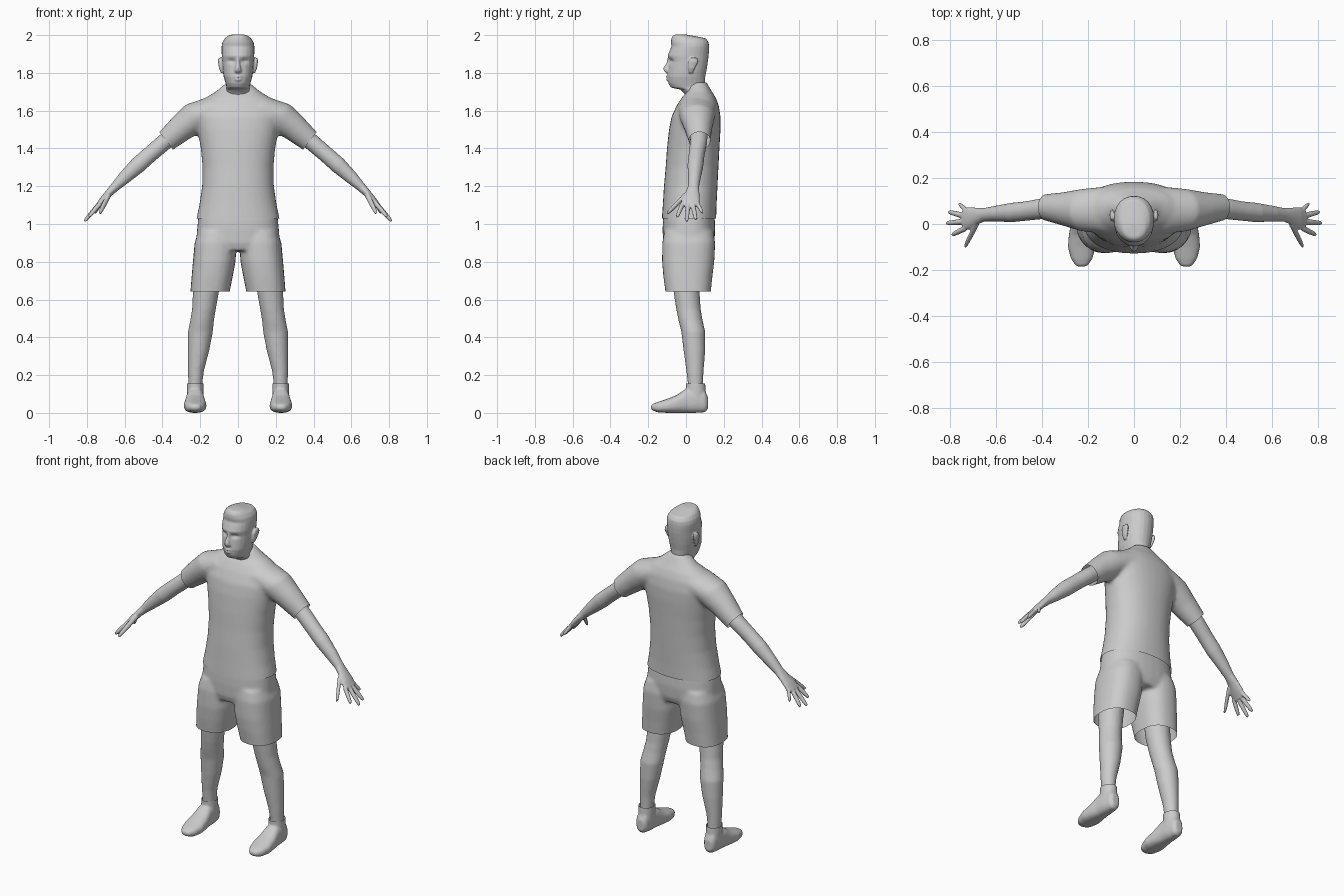
import bpy, bmesh, math
from mathutils import Vector

X, Y, Z = Vector((1, 0, 0)), Vector((0, 1, 0)), Vector((0, 0, 1))
ARM_V = Vector((0.66, 0, 0.75))          # across the arm, in the vertical plane

grey = bpy.data.materials.new("plain grey")
grey.diffuse_color = (0.6, 0.6, 0.6, 1)


def loft(bm, rings, u=X, v=Y, side=1, power=2.0, n=24):
    """Closed skin over rings (x, y, z, half size along u, half size along v)."""
    loops = []
    for x, y, z, ru, rv in rings:
        loop = []
        for i in range(n):
            a = 2 * math.pi * i / n
            c, s = math.cos(a), math.sin(a)
            p = Vector((x, y, z))
            p += u * ru * math.copysign(abs(c) ** (2 / power), c)
            p += v * rv * math.copysign(abs(s) ** (2 / power), s)
            p.x *= side
            loop.append(bm.verts.new(p))
        loops.append(loop)
    faces = [bm.faces.new(loops[0]), bm.faces.new(loops[-1][::-1])]
    for a, b in zip(loops, loops[1:]):
        for i in range(n):
            j = (i + 1) % n
            faces.append(bm.faces.new((a[i], b[i], b[j], a[j])))
    bmesh.ops.recalc_face_normals(bm, faces=faces)


def upright(rows, cx=0.0):
    """Rows (z, front y, back y, half width[, centre x]) to horizontal rings."""
    return [(r[4] if len(r) > 4 else cx, (r[1] + r[2]) / 2, r[0], r[3], (r[2] - r[1]) / 2)
            for r in rows]


def finish(name, bm, voxel, smooth, cuts=(), sculpt=None):
    """Fuse the lofts into one soft skin, then cut open hems (point, normal, filter)."""
    me = bpy.data.meshes.new(name)
    bm.to_mesh(me)
    bm.free()
    ob = bpy.data.objects.new(name, me)
    bpy.context.collection.objects.link(ob)
    m = ob.modifiers.new("fuse", 'REMESH')
    m.mode, m.voxel_size = 'VOXEL', voxel
    m = ob.modifiers.new("soften", 'SMOOTH')
    m.factor, m.iterations = 0.5, smooth
    dg = bpy.context.evaluated_depsgraph_get()
    new = bpy.data.meshes.new_from_object(ob.evaluated_get(dg))
    ob.modifiers.clear()
    ob.data = new
    bm = bmesh.new()
    bm.from_mesh(new)
    if sculpt:
        for v in bm.verts:
            sculpt(v.co)
    for point, normal, keep in cuts:
        fs = [f for f in bm.faces if keep(f.calc_center_median())]
        es = {e for f in fs for e in f.edges}
        vs = {v for f in fs for v in f.verts}
        bmesh.ops.bisect_plane(bm, geom=list(vs) + list(es) + fs, plane_co=point,
                               plane_no=normal, clear_outer=True)
    for f in bm.faces:
        f.smooth = True
    bm.to_mesh(new)
    bm.free()
    new.materials.clear()
    new.materials.append(grey)
    bpy.ops.object.select_all(action='DESELECT')
    ob.select_set(True)
    bpy.context.view_layer.objects.active = ob
    bpy.ops.object.shade_smooth_by_angle(angle=math.radians(50))
    return ob


def everywhere(c):
    return True


# Head, hair and neck
bm = bmesh.new()
loft(bm, upright([
    (1.60, 0.02, 0.12, 0.066), (1.69, -0.008, 0.112, 0.066), (1.712, -0.03, 0.106, 0.065),
    (1.722, -0.08, 0.104, 0.06), (1.745, -0.094, 0.10, 0.066), (1.78, -0.099, 0.102, 0.076),
    (1.82, -0.094, 0.11, 0.081), (1.86, -0.09, 0.116, 0.084), (1.89, -0.097, 0.12, 0.086),
    (1.92, -0.086, 0.122, 0.087), (1.94, -0.077, 0.122, 0.087), (1.962, -0.08, 0.12, 0.083),
    (1.983, -0.078, 0.105, 0.07), (1.998, -0.068, 0.03, 0.05), (2.003, -0.058, 0.0, 0.03)]), power=2.15)
# nose
loft(bm, upright([(1.795, -0.1, -0.08, 0.014), (1.81, -0.118, -0.07, 0.02), (1.825, -0.121, -0.07, 0.016),
                  (1.85, -0.106, -0.07, 0.011), (1.88, -0.098, -0.07, 0.01)]), n=12)
# lips
loft(bm, upright([(1.757, -0.1, -0.07, 0.018), (1.767, -0.107, -0.07, 0.024), (1.784, -0.106, -0.07, 0.02)]), n=12)
for s in (1, -1):
    # ears
    loft(bm, [(0.084, 0.026, 1.80, 0.007, 0.011), (0.092, 0.03, 1.825, 0.009, 0.02),
              (0.096, 0.038, 1.86, 0.01, 0.028), (0.096, 0.04, 1.88, 0.008, 0.02)], side=s, n=12)


def face_dents(co):
    if co.y < -0.03:
        for ex in (-0.034, 0.034):       # eye sockets
            d = ((co.x - ex) / 0.02) ** 2 + ((co.z - 1.863) / 0.013) ** 2
            co.y += 0.011 * math.exp(-d)
        d = (co.x / 0.022) ** 2 + ((co.z - 1.772) / 0.005) ** 2   # mouth line
        co.y += 0.005 * math.exp(-d)


finish("head", bm, 0.005, 3, [(Vector((0, 0, 1.62)), -Z, everywhere)], face_dents)

# Shirt: torso plus two sleeves
bm = bmesh.new()
loft(bm, upright([
    (0.96, -0.13, 0.158, 0.23), (1.03, -0.128, 0.16, 0.22), (1.1, -0.123, 0.162, 0.205),
    (1.2, -0.117, 0.167, 0.19), (1.3, -0.108, 0.172, 0.188), (1.4, -0.101, 0.177, 0.197),
    (1.5, -0.09, 0.183, 0.215), (1.57, -0.076, 0.183, 0.23), (1.63, -0.048, 0.173, 0.215),
    (1.67, -0.022, 0.157, 0.17), (1.70, 0.005, 0.138, 0.118), (1.735, 0.015, 0.117, 0.077),
    (1.75, 0.03, 0.11, 0.06)]), power=2.25, n=32)
hems = [(Vector((0, 0, 1.03)), -Z, everywhere)]
for s in (1, -1):
    loft(bm, [(0.1, 0.06, 1.61, 0.105, 0.085), (0.22, 0.06, 1.567, 0.093, 0.087),
              (0.30, 0.065, 1.508, 0.074, 0.073), (0.38, 0.072, 1.44, 0.058, 0.06),
              (0.47, 0.072, 1.365, 0.052, 0.052)], Y, ARM_V, s)
    hems.append((Vector((0.38 * s, 0, 1.44)), Vector((0.79 * s, 0, -0.61)),
                 lambda c, s=s: c.x * s > 0.28))
finish("shirt", bm, 0.011, 6, hems)

# Shorts: hips plus two wide legs
bm = bmesh.new()
loft(bm, upright([(0.86, -0.11, 0.135, 0.2), (0.9, -0.122, 0.15, 0.222), (0.97, -0.124, 0.155, 0.217),
                  (1.03, -0.122, 0.152, 0.211), (1.07, -0.115, 0.145, 0.2)]), power=2.4, n=32)
for s in (1, -1):
    loft(bm, upright([
        (0.58, -0.105, 0.128, 0.103, 0.152), (0.64, -0.109, 0.132, 0.104, 0.148),
        (0.72, -0.12, 0.14, 0.109, 0.137), (0.8, -0.127, 0.15, 0.113, 0.126),
        (0.9, -0.126, 0.155, 0.112, 0.118), (0.96, -0.115, 0.145, 0.1, 0.11)]), side=s, power=2.4)
finish("shorts", bm, 0.01, 6, [(Vector((0, 0, 0.643)), -Z, everywhere)])

for s, label in ((1, "left"), (-1, "right")):
    # Arm with palm, fingers and thumb
    bm = bmesh.new()
    loft(bm, [(0.32, 0.07, 1.49, 0.046, 0.046), (0.40, 0.066, 1.425, 0.045, 0.044),
              (0.47, 0.056, 1.365, 0.042, 0.043), (0.53, 0.05, 1.312, 0.042, 0.044),
              (0.60, 0.045, 1.247, 0.034, 0.035), (0.65, 0.04, 1.198, 0.029, 0.025),
              (0.685, 0.033, 1.162, 0.038, 0.02), (0.715, 0.025, 1.128, 0.048, 0.018),
              (0.74, 0.02, 1.098, 0.05, 0.014)], Y, ARM_V, s)
    for base, tip, r in (((0.73, -0.018, 1.108), (0.788, -0.046, 1.04), 0.012),
                         ((0.735, 0.01, 1.105), (0.812, 0.004, 1.016), 0.012),
                         ((0.735, 0.035, 1.105), (0.803, 0.052, 1.026), 0.012),
                         ((0.725, 0.056, 1.115), (0.758, 0.087, 1.06), 0.011),
                         ((0.68, 0.005, 1.16), (0.732, -0.096, 1.058), 0.014)):
        a, b = Vector(base), Vector(tip)
        rows = [(*a.lerp(b, t), r * k, r * k) for t, k in ((0, 1.1), (0.5, 1.05), (0.85, 0.9), (1.02, 0.6))]
        loft(bm, rows, Y, ARM_V, s, n=10)
    finish(label + "_arm", bm, 0.005, 2)

    # Bare leg
    bm = bmesh.new()
    loft(bm, upright([
        (0.75, -0.07, 0.075, 0.073, 0.16), (0.64, -0.066, 0.072, 0.069, 0.17),
        (0.55, -0.052, 0.078, 0.063, 0.18), (0.49, -0.04, 0.088, 0.063, 0.19),
        (0.43, -0.025, 0.102, 0.066, 0.199), (0.33, -0.013, 0.102, 0.057, 0.209),
        (0.22, 0.002, 0.093, 0.042, 0.223), (0.15, 0.01, 0.09, 0.037, 0.226),
        (0.1, 0.01, 0.09, 0.035, 0.226)]), side=s)
    finish(label + "_leg", bm, 0.008, 4)

    # Shoe: sole to instep, plus ankle cuff
    bm = bmesh.new()
    feet = [(0.116, 0.02, 0.085, 0.022), (0.1, 0.003, 0.12, 0.036), (0.05, 0.0, 0.135, 0.045),
            (0.0, 0.0, 0.128, 0.048), (-0.05, 0.0, 0.094, 0.056), (-0.1, 0.0, 0.074, 0.06),
            (-0.15, 0.003, 0.058, 0.047), (-0.175, 0.012, 0.048, 0.03), (-0.185, 0.02, 0.04, 0.018)]
    loft(bm, [(0.227, y, (a + b) / 2, w, (b - a) / 2) for y, a, b, w in feet], X, Z, s, 2.5)
    loft(bm, upright([(0.06, -0.01, 0.11, 0.044), (0.12, 0.0, 0.104, 0.044),
                      (0.19, 0.0, 0.1, 0.043)], 0.226), side=s)
    finish(label + "_shoe", bm, 0.006, 4, [(Vector((0, 0, 0.156)), Z, everywhere)])
